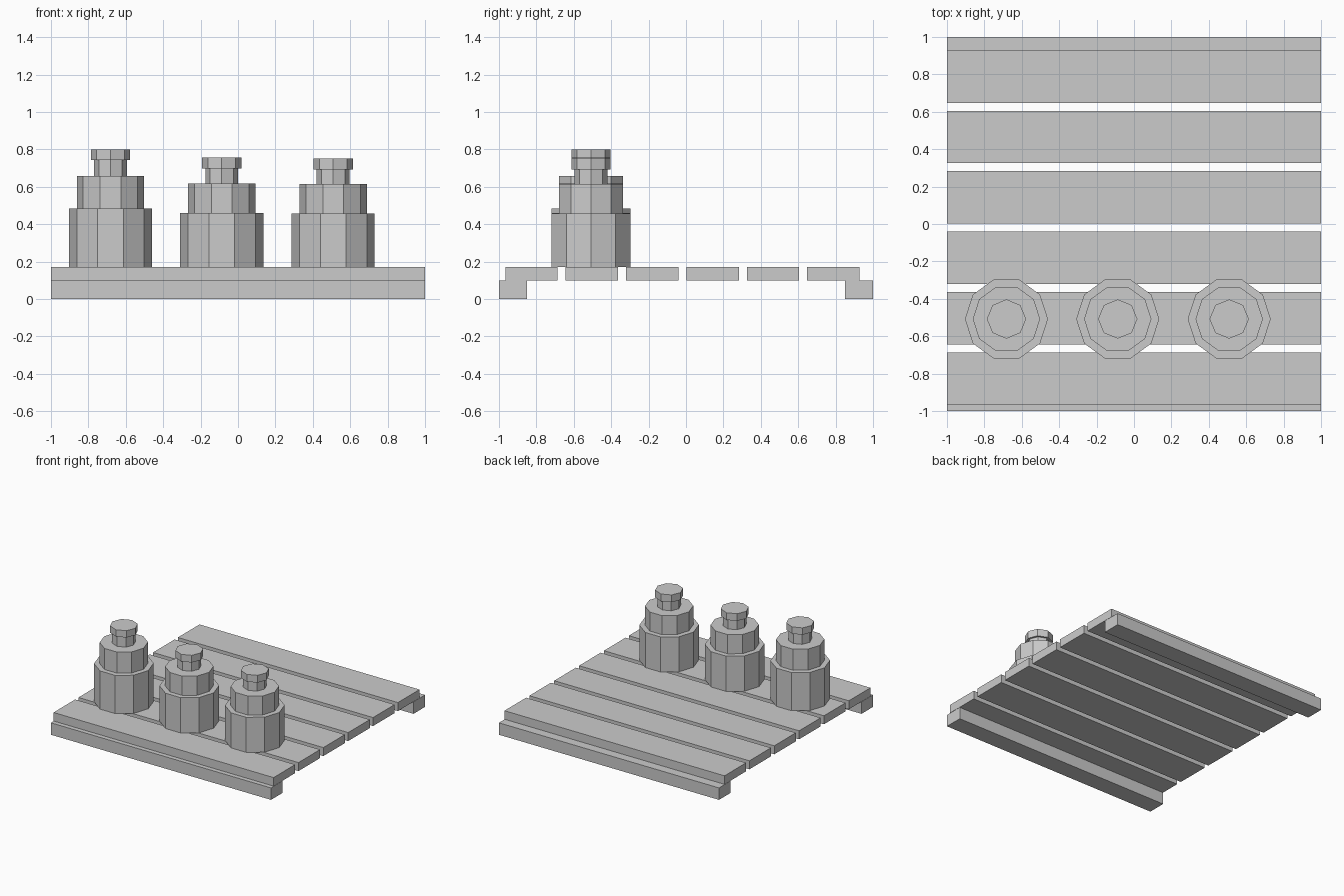
import bpy, bmesh
from mathutils import Matrix

if "Cube" in bpy.data.objects:
    bpy.data.objects.remove(bpy.data.objects["Cube"])


def finish(bm, name):
    mesh = bpy.data.meshes.new(name)
    bm.to_mesh(mesh)
    bm.free()
    obj = bpy.data.objects.new(name, mesh)
    bpy.context.collection.objects.link(obj)
    return obj


def box(name, y0, y1, z0, z1):
    """Full-width board running along x."""
    bm = bmesh.new()
    bmesh.ops.create_cube(bm, size=1, matrix=Matrix.Translation((0, (y0 + y1) / 2, (z0 + z1) / 2))
                          @ Matrix.Diagonal((2, y1 - y0, z1 - z0, 1)))
    return finish(bm, name)


def prism(name, x, y, z0, z1, radius, sides):
    """Flat-faced upright cylinder with a corner on the +x axis."""
    bm = bmesh.new()
    bmesh.ops.create_circle(bm, cap_ends=True, segments=sides, radius=radius)
    # create_circle starts on the y axis; quarter turn puts a corner on x
    bmesh.ops.transform(bm, verts=bm.verts,
                        matrix=Matrix.Translation((x, y, z0)) @ Matrix.Rotation(1.5707963, 4, 'Z'))
    ext = bmesh.ops.extrude_face_region(bm, geom=bm.faces[:], use_keep_orig=True)
    top = [v for v in ext["geom"] if isinstance(v, bmesh.types.BMVert)]
    bmesh.ops.translate(bm, verts=top, vec=(0, 0, z1 - z0))
    bmesh.ops.recalc_face_normals(bm, faces=bm.faces)
    return finish(bm, name)


# Bearers under the front and back edges
box("front_bearer", -1.0, -0.85, 0, 0.098)
box("back_bearer", 0.85, 1.0, 0, 0.098)

# Six planks with gaps
for i in range(6):
    y = -0.966 + 0.3228 * i
    box(f"plank_{i + 1}", y, y + 0.28, 0.1, 0.17)

# Row of three canisters: body, shoulder, neck, cap
canisters = [(-0.682, (0.17, 0.484, 0.657, 0.744, 0.80)),
             (-0.087, (0.17, 0.460, 0.618, 0.698, 0.757)),
             (0.509, (0.17, 0.458, 0.614, 0.692, 0.752))]
parts = [("body", 0.222, 10), ("shoulder", 0.18, 10), ("neck", 0.088, 8), ("cap", 0.105, 8)]
for n, (x, levels) in enumerate(canisters, 1):
    for (part, radius, sides), z0, z1 in zip(parts, levels, levels[1:]):
        prism(f"canister_{n}_{part}", x, -0.508, z0, z1, radius, sides)
